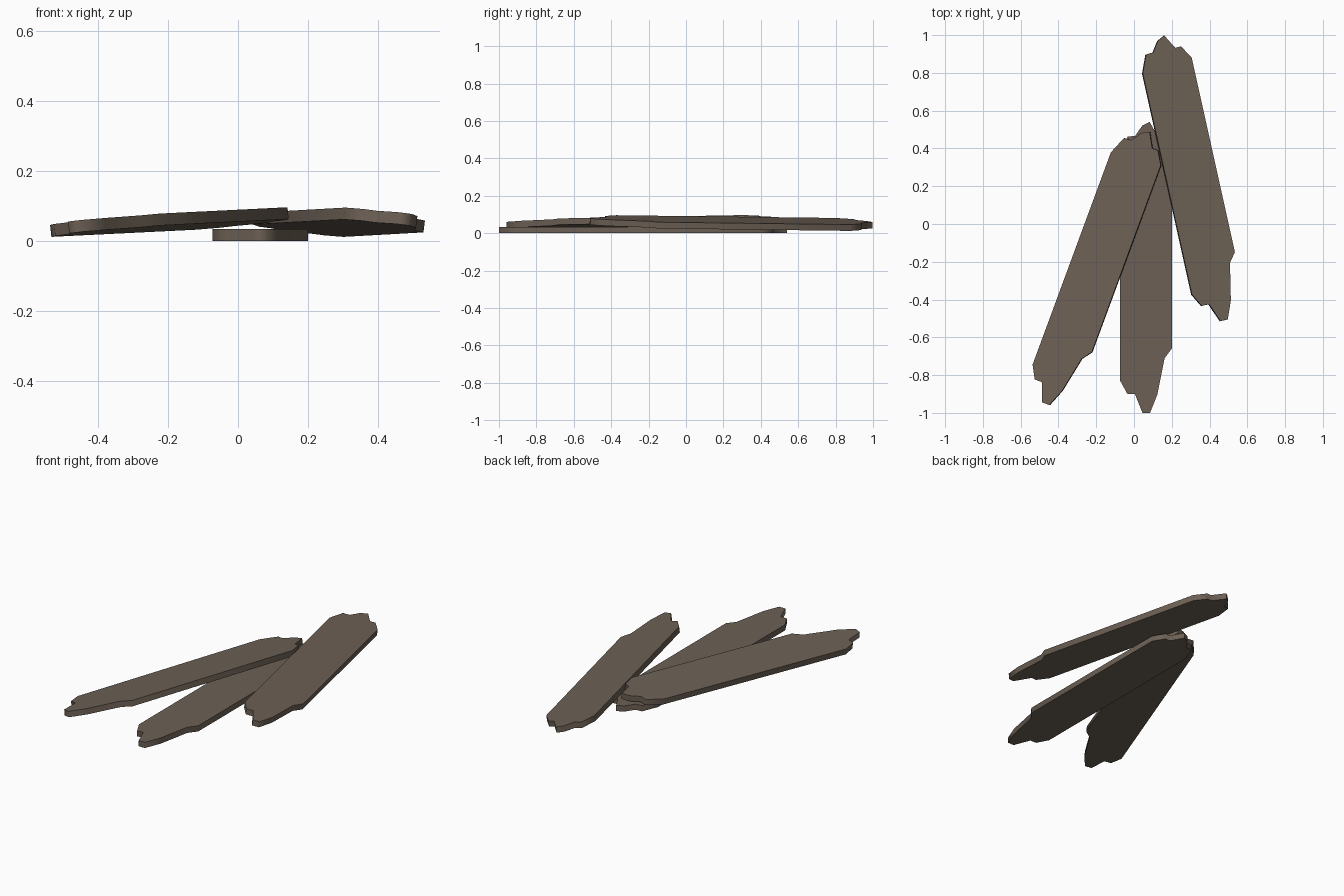
import bpy, bmesh, math
from mathutils import Vector, Matrix

if "Cube" in bpy.data.objects:
    bpy.data.objects.remove(bpy.data.objects["Cube"])

THICK = 0.034

wood = bpy.data.materials.new("weathered brown wood")
wood.diffuse_color = (0.15, 0.117, 0.09, 1.0)
wood.use_nodes = True
wood.node_tree.nodes["Principled BSDF"].inputs["Base Color"].default_value = wood.diffuse_color

# Splintered board outline, counter-clockwise, seen from above
OUTLINE = [
    (-0.073, -0.83), (-0.035, -0.90), (0.005, -0.90), (0.045, -1.0),
    (0.085, -1.0), (0.123, -0.905), (0.162, -0.71), (0.20, -0.66),
    (0.20, 0.395), (0.158, 0.465), (0.126, 0.464), (0.083, 0.54),
    (0.043, 0.52), (0.006, 0.466), (-0.034, 0.463), (-0.073, 0.368),
]
PIVOT = Vector((0.20, -0.66, 0))   # lower right shoulder of the outline


def plank(name, origin, along, slope):
    """Board with its pivot at origin, long axis 'along', on a tilted plane."""
    bm = bmesh.new()
    verts = [bm.verts.new(Vector((x, y, 0)) - PIVOT) for x, y in OUTLINE]
    base = bm.faces.new(verts)
    top = bmesh.ops.extrude_face_region(bm, geom=[base])["geom"]
    bmesh.ops.translate(bm, vec=(0, 0, THICK),
                        verts=[g for g in top if isinstance(g, bmesh.types.BMVert)])
    bmesh.ops.recalc_face_normals(bm, faces=bm.faces)

    # tilted frame of the board
    b, c = slope
    n = Vector((-b, -c, 1)).normalized()
    y = Vector((along[0], along[1], b * along[0] + c * along[1])).normalized()
    x = y.cross(n)
    m = Matrix((x, y, n)).transposed().to_4x4()
    m.translation = origin
    bm.transform(m)

    mesh = bpy.data.meshes.new(name)
    bm.to_mesh(mesh)
    bm.free()
    mesh.materials.append(wood)
    obj = bpy.data.objects.new(name, mesh)
    bpy.context.collection.objects.link(obj)

    # soft splintered rim, crisp top and bottom edges
    bpy.ops.object.select_all(action='DESELECT')
    obj.select_set(True)
    bpy.context.view_layer.objects.active = obj
    bpy.ops.object.shade_smooth_by_angle(angle=math.radians(75))
    return obj


# Flat board on the ground, and two boards leaning on it
plank("bottom_plank", (0.20, -0.66, 0), (0, 1), (0, 0))
plank("left_plank", (-0.22, -0.68, 0.045), (0.346, 0.938), (0.109, -0.022))
plank("right_plank", (0.53, -0.15, 0.025), (-0.217, 0.976), (-0.124, -0.040))
